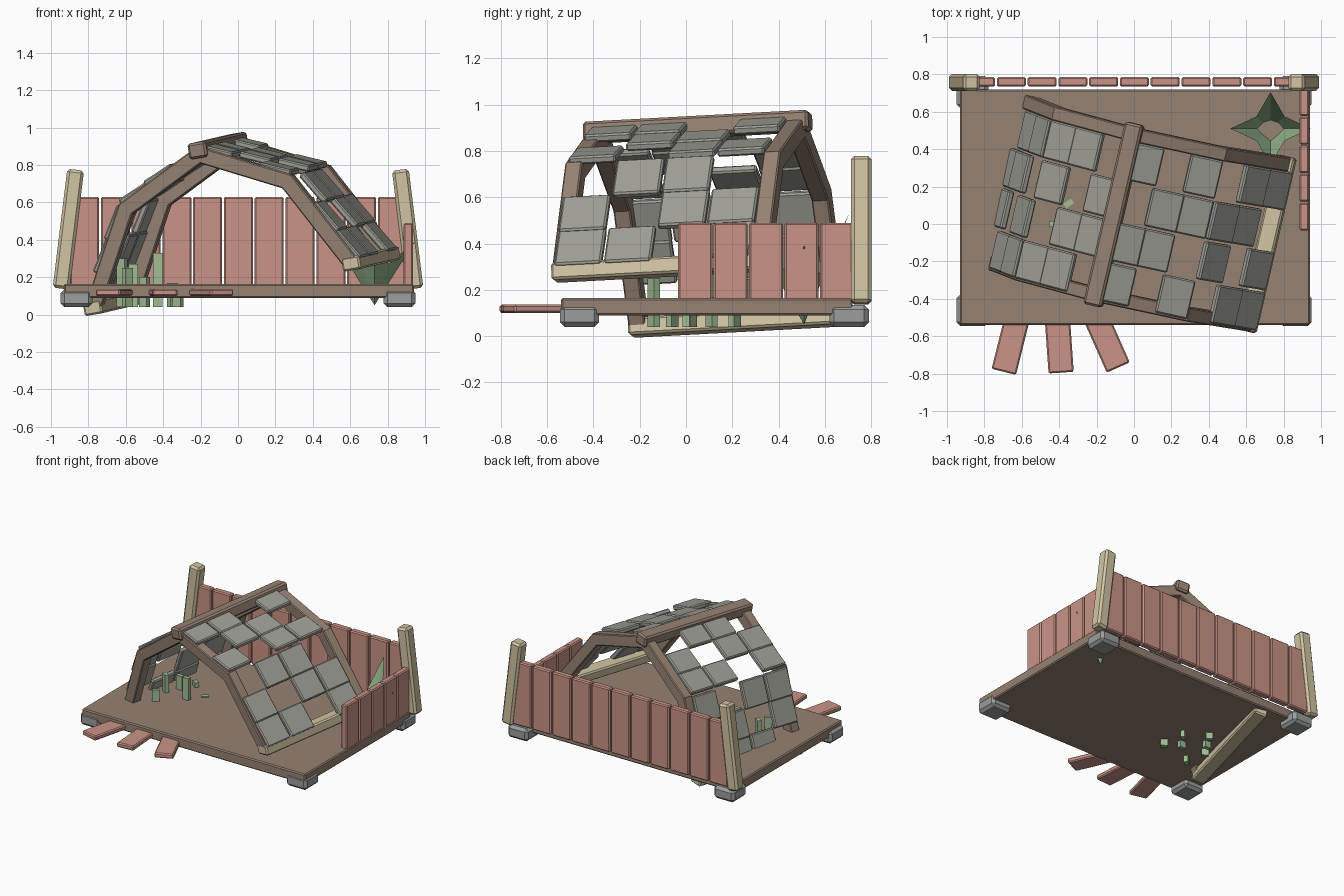
import bpy, bmesh, math
from math import radians, atan2, hypot
from mathutils import Matrix, Vector

if "Cube" in bpy.data.objects:
    bpy.data.objects.remove(bpy.data.objects["Cube"])


def make_material(name, rgb):
    # Display colour converted to linear
    lin = [((c + 0.055) / 1.055) ** 2.4 for c in rgb] + [1.0]
    m = bpy.data.materials.new(name)
    m.use_nodes = True
    m.diffuse_color = lin
    m.node_tree.nodes["Principled BSDF"].inputs["Base Color"].default_value = lin
    return m


BROWN = make_material("brown wood", (0.59, 0.51, 0.45))
RED = make_material("red fence wood", (0.79, 0.58, 0.53))
TAN = make_material("pale post wood", (0.82, 0.77, 0.64))
SLATE = make_material("grey slate", (0.62, 0.62, 0.59))
STONE = make_material("grey stone", (0.61, 0.62, 0.62))
GRASS = make_material("light green", (0.63, 0.74, 0.58))
LEAF = make_material("leaf green", (0.55, 0.67, 0.52))


def finish(name, bm, mat):
    mesh = bpy.data.meshes.new(name)
    bm.to_mesh(mesh)
    bm.free()
    mesh.materials.append(mat)
    ob = bpy.data.objects.new(name, mesh)
    bpy.context.collection.objects.link(ob)
    return ob


def box(name, size, mat, matrix, bevel=0.008):
    bm = bmesh.new()
    bmesh.ops.create_cube(bm, size=1)
    bmesh.ops.scale(bm, vec=size, verts=bm.verts)
    if bevel:
        bmesh.ops.bevel(bm, geom=bm.edges[:], offset=bevel, segments=1, affect='EDGES')
    bmesh.ops.transform(bm, matrix=matrix, verts=bm.verts)
    return finish(name, bm, mat)


def at(x, y, z):
    return Matrix.Translation((x, y, z))


def rot(deg, axis):
    return Matrix.Rotation(radians(deg), 4, axis)


# Platform and its corner stones
box("platform", (1.87, 1.26, 0.075), BROWN, at(0.005, 0.09, 0.127))
for sx in (-1, 1):
    for y in (-0.46, 0.705):
        box("corner_stone", (0.17, 0.17, 0.095), STONE, at(sx * 0.863, y, 0.088), 0.02)

# Leaning corner posts
for sx in (-1, 1):
    box("corner_post", (0.09, 0.09, 0.64), TAN,
        at(sx * 0.907, 0.757, 0.457) @ rot(-sx * 7, 'Y'), 0.015)

# Back and side fences
for i in range(11):
    box("back_fence_plank", (0.155, 0.05, 0.48), RED, at(-0.82 + 0.1645 * i, 0.76, 0.39))
for i in range(5):
    box("side_fence_plank", (0.05, 0.147, 0.335), RED, at(0.91, 0.04 + 0.153 * i, 0.322))

# Fanned planks at the front edge
for x, y, turn in ((-0.66, -0.645, -14), (-0.4, -0.645, 4), (-0.145, -0.63, 24)):
    box("step_plank", (0.135, 0.3, 0.036), RED, at(x, y, 0.118) @ rot(turn, 'Z'))

# Collapsed roof: one tilted frame carries every roof part
ROOF = at(0.02, 0.06, 0.18) @ rot(-13, 'Z') @ rot(3, 'X') @ rot(-9.5, 'Y')
APEX, KNEE, FOOT = (0, 0.71), (0.45, 0.49), (0.72, 0)
SECTIONS = {"upper": (APEX, KNEE), "lower": (KNEE, FOOT)}


def slope(side, section, u, t, lift):
    """Matrix on a roof slope: X runs down the slope, Z points outwards."""
    a, b = SECTIONS[section]
    dx, dz = b[0] - a[0], b[1] - a[1]
    half_turn = rot(0 if side > 0 else 180, 'Z')
    place = at(a[0] + dx * t, side * u, a[1] + dz * t)
    turn = Matrix.Rotation(atan2(-dz, dx), 4, 'Y')
    return ROOF @ half_turn @ place @ turn @ at(0, 0, lift), hypot(dx, dz)


box("ridge_beam", (0.1, 1.0, 0.085), BROWN, ROOF @ at(0, 0, 0.735), 0.012)
for side in (-1, 1):
    box("roof_sill", (0.1, 0.96, 0.075), TAN, ROOF @ at(side * 0.72, 0, 0), 0.01)
    for section in SECTIONS:
        for u in (-0.44, 0.44):
            m, length = slope(side, section, u, 0.5, 0)
            box("roof_rafter", (length + 0.04, 0.075, 0.085), BROWN, m, 0.006)

# Remaining slates: rows kept in each column, from the back to the front
COLUMNS = (0.30, 0.08, -0.14, -0.36)
SLATES = {
    (1, "upper"): ("02", "12", "01", "02"),
    (1, "lower"): ("12", "01", "02", "12"),
    (-1, "upper"): ("12", "02", "01", "12"),
    (-1, "lower"): ("01", "12", "02", "01"),
}
for (side, section), columns in SLATES.items():
    for u, rows in zip(COLUMNS, columns):
        for row in rows:
            m, length = slope(side, section, u, (int(row) + 0.5) / 3, 0.042)
            box("roof_slate", (length / 3 + 0.012, 0.208, 0.036), SLATE, m @ rot(-3, 'Y'), 0.008)

# Grass blades growing through the floor
BLADES = ((-0.62, 0.02, 0.30), (-0.56, 0.11, 0.27), (-0.59, -0.14, 0.25), (-0.5, 0.21, 0.2),
          (-0.43, 0.0, 0.33), (-0.35, 0.11, 0.17), (-0.32, -0.06, 0.16))
for i, (x, y, top) in enumerate(BLADES):
    box("grass_blade", (0.05, 0.03, top - 0.04), GRASS,
        at(x, y, (top + 0.04) / 2) @ rot(35 * (i % 3 - 1), 'Z'), 0)

# Four-leaved plant in the back corner, each leaf folded on its midrib
bm = bmesh.new()
centre = Vector((0.73, 0.51, 0))
root = bm.verts.new(centre + Vector((0, 0, 0.05)))
tips = [bm.verts.new(centre + Vector(p)) for p in
        ((0.215, 0, 0.39), (0, 0.195, 0.53), (-0.215, 0, 0.39), (0, -0.195, 0.39))]
valleys = [bm.verts.new(centre + Vector((sx * 0.075, sy * 0.065, 0.27)))
           for sx, sy in ((1, 1), (-1, 1), (-1, -1), (1, -1))]
for i in range(4):
    bm.faces.new((root, tips[i], valleys[i]))
    bm.faces.new((root, valleys[i - 1], tips[i]))
bmesh.ops.recalc_face_normals(bm, faces=bm.faces)
finish("corner_plant", bm, LEAF)
